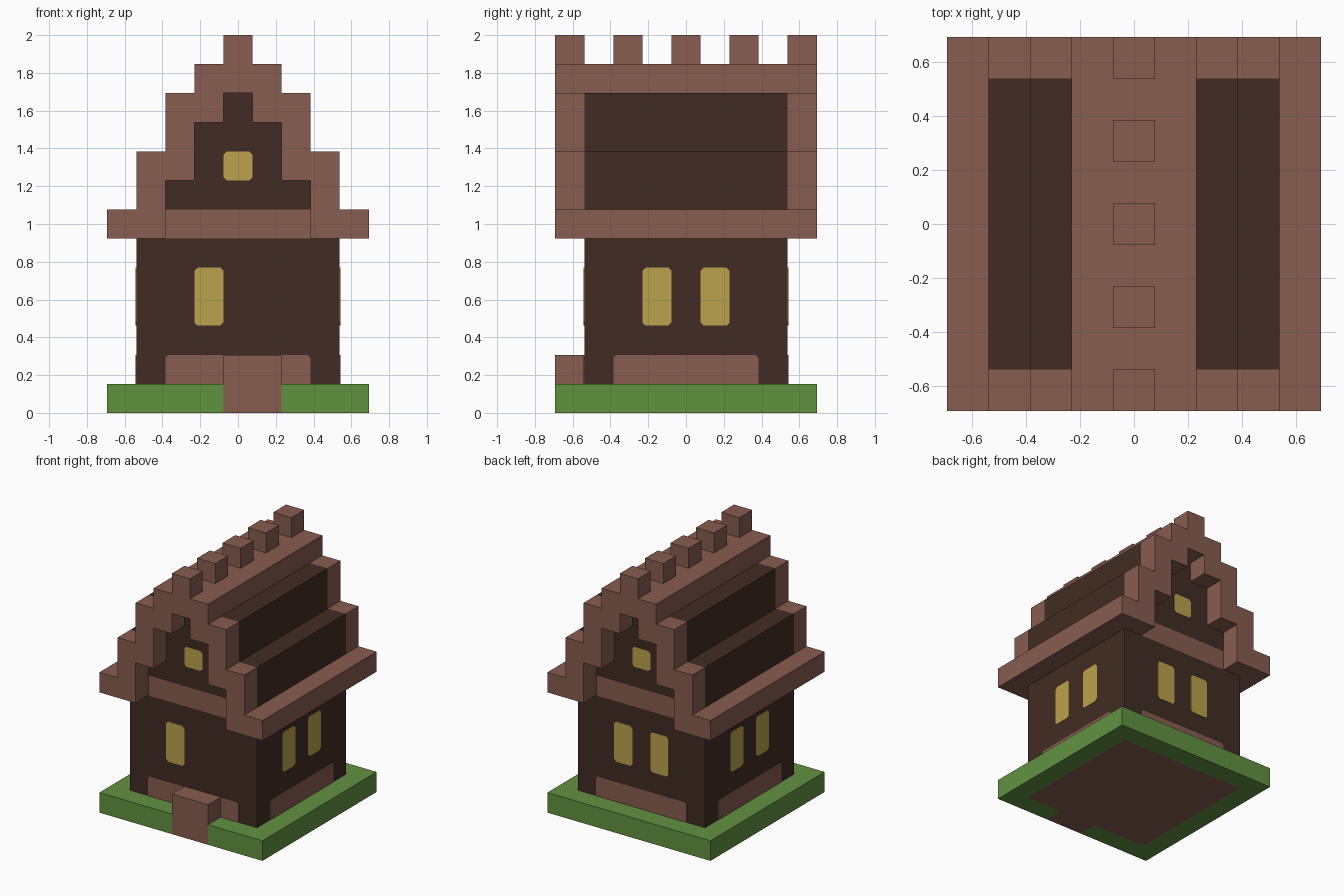
import bpy, bmesh, math
from mathutils import Matrix, Vector

cube = bpy.data.objects.get("Cube")
if cube:
    bpy.data.objects.remove(cube, do_unlink=True)

U = 2 / 13  # one building block; all sizes below are in blocks


def material(name, rgb):
    def linear(c):
        c /= 255
        return c / 12.92 if c <= 0.04045 else ((c + 0.055) / 1.055) ** 2.4
    mat = bpy.data.materials.new(name)
    mat.use_nodes = True
    color = (*[linear(c) for c in rgb], 1)
    mat.diffuse_color = color
    mat.node_tree.nodes["Principled BSDF"].inputs["Base Color"].default_value = color
    return mat


brick = material("brick brown", (136, 93, 80))
timber = material("dark timber", (65, 44, 35))
glow = material("window yellow", (187, 162, 76))
grass = material("grass green", (97, 146, 64))


def prism(name, points, low, high, mat, upright=True, turn=0):
    """Extrude an outline: along y if upright (x, z points), else along z (x, y points)."""
    bm = bmesh.new()
    place = (lambda a, b: (a, low, b)) if upright else (lambda a, b: (a, b, low))
    face = bm.faces.new([bm.verts.new(place(a, b)) for a, b in points])
    step = Vector((0, high - low, 0)) if upright else Vector((0, 0, high - low))
    ext = bmesh.ops.extrude_face_region(bm, geom=[face], use_keep_orig=True)
    bmesh.ops.translate(bm, vec=step, verts=[v for v in ext["geom"] if isinstance(v, bmesh.types.BMVert)])
    bmesh.ops.recalc_face_normals(bm, faces=bm.faces)
    bm.transform(Matrix.Rotation(turn, 4, "Z") @ Matrix.Scale(U, 4))
    mesh = bpy.data.meshes.new(name)
    bm.to_mesh(mesh)
    bm.free()
    mesh.materials.append(mat)
    obj = bpy.data.objects.new(name, mesh)
    bpy.context.collection.objects.link(obj)
    return obj


def box(name, x, y, z, mat):
    corners = [(x[0], z[0]), (x[1], z[0]), (x[1], z[1]), (x[0], z[1])]
    return prism(name, corners, y[0], y[1], mat)


def mirrored(half):
    return half + [(-x, z) for x, z in reversed(half)]


def plate(name, x, z, mat, turn, round_bottom=True):
    """Thin wall panel with clipped corners."""
    c = 0.11
    b = c if round_bottom else 0
    cx, hw = (x[0] + x[1]) / 2, (x[1] - x[0]) / 2
    half = [(hw - b, z[0])] + ([(hw, z[0] + b)] if b else []) + [(hw, z[1] - c), (hw - c, z[1])]
    outline = [(cx + px, pz) for px, pz in mirrored(half)]
    return prism(name, outline, -3.52, -3.49, mat, turn=turn)


# Ground: lawn ring with a gap for the doorstep
lawn = [(-.5, -4.5), (-.5, -3.5), (-3.5, -3.5), (-3.5, 3.5), (3.5, 3.5), (3.5, -3.5),
        (1.5, -3.5), (1.5, -4.5), (4.5, -4.5), (4.5, 4.5), (-4.5, 4.5), (-4.5, -4.5)]
prism("lawn", lawn, 0, 1, grass, upright=False)
wide = (-3.5, 3.5)
box("foundation", wide, wide, (0, 1), brick)
box("doorstep", (-.5, 1.5), (-4.5, -3.5), (0, 2), brick)

# House body
box("walls", wide, wide, (1, 6), timber)
box("eaves", (-4.5, 4.5), wide, (6, 7), brick)
loft = mirrored([(3.5, 7), (3.5, 9), (2.5, 9), (2.5, 11)])
prism("stepped_roof", loft, -3.5, 3.5, timber)

# Stepped gable trims at both ends
outer = mirrored([(4.5, 6), (4.5, 7), (3.5, 7), (3.5, 9), (2.5, 9), (2.5, 11),
                  (1.5, 11), (1.5, 12), (.5, 12), (.5, 13)])
inner = mirrored([(2.5, 6), (2.5, 8), (1.5, 8), (1.5, 10), (.5, 10), (.5, 11)])
for name, y in (("front_gable_trim", -4.5), ("back_gable_trim", 3.5)):
    prism(name, outer + inner[::-1], y, y + 1, brick)

# Ridge and its blocks
box("ridge_beam", (-1.5, 1.5), wide, (11, 12), brick)
for y in (-2, 0, 2):
    box("ridge_block", (-.5, .5), (y - .5, y + .5), (12, 13), brick)

# Wall panels and windows on each side
for i, side in enumerate(("front", "left", "back", "right")):
    turn = i * math.pi / 2
    plate(side + "_brick_panel", (-2.5, 2.5), (1, 2), brick, turn, round_bottom=False)
    plate(side + "_window", (-1.5, -.5), (3, 5), glow, turn)
    if side != "front":
        plate(side + "_second_window", (.5, 1.5), (3, 5), glow, turn)
    if side in ("front", "back"):
        plate(side + "_gable_window", (-.5, .5), (8, 9), glow, turn)
